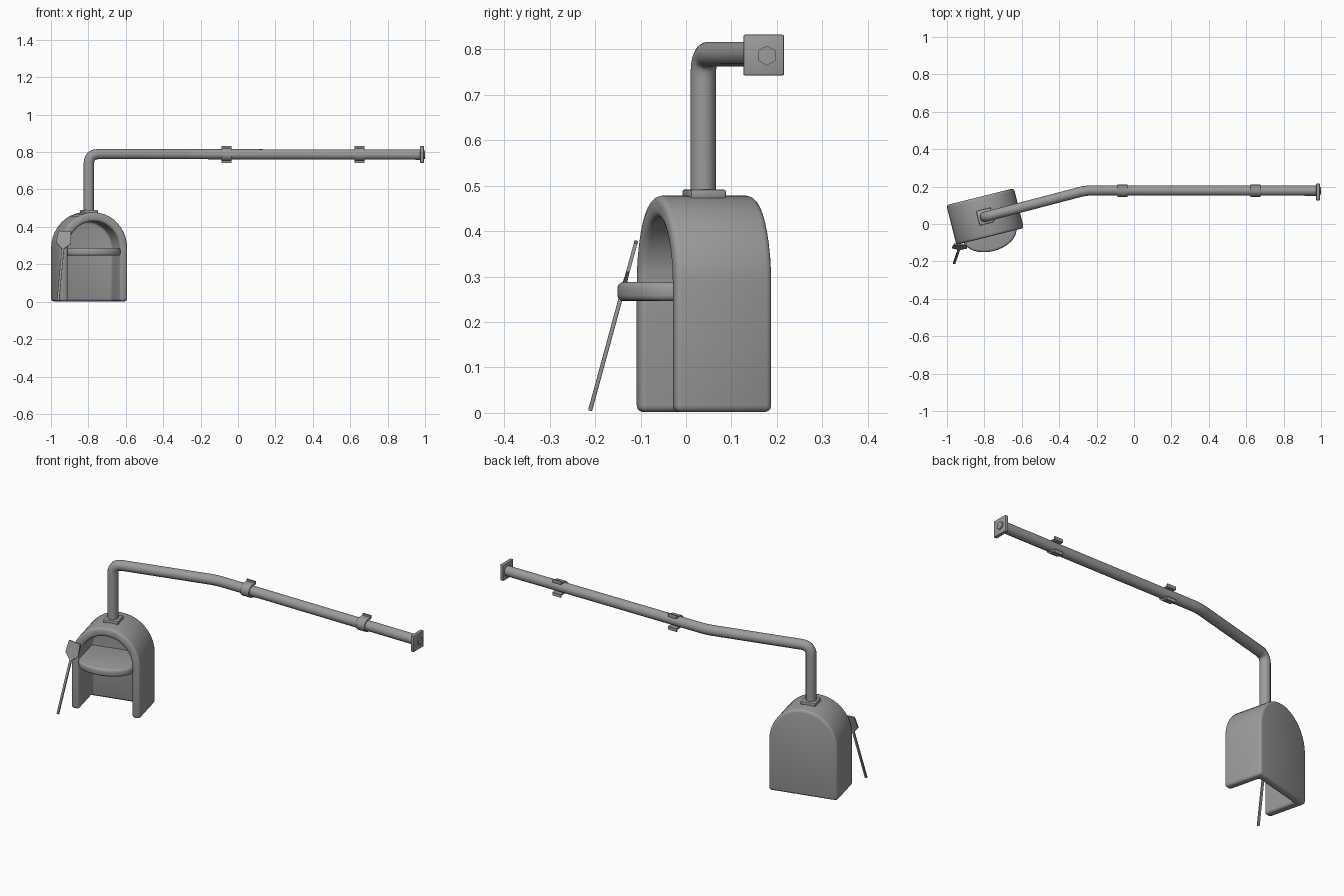
import bpy, bmesh, math
from mathutils import Matrix, Vector

if "Cube" in bpy.data.objects:
    bpy.data.objects.remove(bpy.data.objects["Cube"])

TURN = Matrix.Translation((-0.796, 0.040, 0)) @ Matrix.Rotation(math.radians(14), 4, 'Z')
IRON = bpy.data.materials.new("dark_iron")
IRON.diffuse_color = (0.33, 0.33, 0.33, 1)
IRON.use_nodes = True
IRON.node_tree.nodes["Principled BSDF"].inputs["Base Color"].default_value = IRON.diffuse_color


def finish(ob, bevel=0.0, segments=2):
    """Optionally bevel, apply all modifiers, then smooth with sharp edges kept."""
    if bevel:
        m = ob.modifiers.new("Bevel", 'BEVEL')
        m.width, m.segments = bevel, segments
        m.limit_method, m.angle_limit = 'ANGLE', math.radians(40)
    bpy.ops.object.select_all(action='DESELECT')
    bpy.context.view_layer.objects.active = ob
    ob.select_set(True)
    bpy.ops.object.convert(target='MESH')
    bpy.ops.object.shade_smooth_by_angle(angle=math.radians(35))
    ob.data.materials.clear()
    ob.data.materials.append(IRON)
    return ob


def prism(name, points, depth, matrix):
    """Extrude a flat outline (list of 3D points) along the depth vector."""
    bm = bmesh.new()
    face = bm.faces.new([bm.verts.new(p) for p in points])
    ext = bmesh.ops.extrude_face_region(bm, geom=[face])
    verts = [v for v in ext["geom"] if isinstance(v, bmesh.types.BMVert)]
    bmesh.ops.translate(bm, verts=verts, vec=depth)
    bmesh.ops.recalc_face_normals(bm, faces=bm.faces)
    me = bpy.data.meshes.new(name)
    bm.to_mesh(me)
    bm.free()
    ob = bpy.data.objects.new(name, me)
    ob.matrix_world = matrix
    bpy.context.collection.objects.link(ob)
    return ob


def box(name, center, size, matrix=Matrix()):
    (x, y, z), (sx, sy, sz) = center, [s / 2 for s in size]
    pts = [(x + a * sx, y + b * sy, z - sz) for a, b in ((-1, -1), (1, -1), (1, 1), (-1, 1))]
    return prism(name, pts, (0, 0, 2 * sz), matrix)


def arch(half, spring, top, bottom, y, n=20):
    arc = [(half * math.cos(math.pi * i / n), y,
            spring + (top - spring) * math.sin(math.pi * i / n)) for i in range(n + 1)]
    return [(half, y, bottom)] + arc + [(-half, y, bottom)]


def rounded(path, radii, n=6):
    """Replace inner corners of a path by smooth bends."""
    p = [Vector(v) for v in path]
    out = [p[0]]
    for a, b, c, r in zip(p, p[1:], p[2:], radii):
        s, e = b + (a - b).normalized() * r, b + (c - b).normalized() * r
        for i in range(n + 1):
            t = i / n
            out.append(s * (1 - t) ** 2 + b * 2 * t * (1 - t) + e * t * t)
    return out + [p[-1]]


# Arched oven shell, open at the front and underneath
shell = prism("oven_shell", arch(0.186, 0.285, 0.478, 0.002, -0.110), (0, 0.219, 0), TURN)
cutter = prism("shell_cutter", arch(0.142, 0.285, 0.43, -0.1, -0.2), (0, 0.265, 0), TURN)
cutter.hide_render = True
cut = shell.modifiers.new("Opening", 'BOOLEAN')
cut.operation, cut.solver, cut.object = 'DIFFERENCE', 'EXACT', cutter
finish(shell, 0.014, 3)
bpy.data.objects.remove(cutter)

# Oven shelf with a bowed front lip
n = 20
outline = [(-0.147 * math.cos(math.pi * i / n), -0.095 - 0.095 * math.sin(math.pi * i / n), 0.246)
           for i in range(n + 1)]
shelf = prism("oven_shelf", outline + [(0.147, 0.08, 0.246), (-0.147, 0.08, 0.246)],
              (0, 0, 0.042), TURN)
finish(shelf, 0.013, 3)

# Collar where the flue leaves the oven
finish(box("flue_collar", (0, 0, 0.481), (0.08, 0.08, 0.02), TURN), 0.004)

# Bent flue pipe
path = rounded([(-0.797, 0.038, 0.46), (-0.797, 0.038, 0.789), (-0.255, 0.18, 0.789),
                (0.99, 0.178, 0.786)], [0.05, 0.04])
cu = bpy.data.curves.new("flue_pipe", 'CURVE')
cu.dimensions = '3D'
cu.bevel_depth, cu.bevel_resolution, cu.use_fill_caps = 0.028, 4, True
sp = cu.splines.new('POLY')
sp.points.add(len(path) - 1)
for pt, co in zip(sp.points, path):
    pt.co = (*co, 1)
pipe = bpy.data.objects.new("flue_pipe", cu)
bpy.context.collection.objects.link(pipe)
finish(pipe)

# Square end plate with a six-sided stub
finish(box("end_plate", (0.984, 0.171, 0.787), (0.02, 0.09, 0.09)), 0.004)
hexagon = [(0.985, 0.178 + 0.022 * math.sin(a * math.pi / 3), 0.786 + 0.022 * math.cos(a * math.pi / 3))
           for a in range(6)]
finish(prism("end_stub", hexagon, (0.015, 0, 0), Matrix()))

# Pipe straps: half ring round the front, flanges at the back
def strap_side(r, flange_y):
    arc = [(r * math.cos(a), r * math.sin(a))
           for a in (math.pi / 2 + math.pi * i / 12 for i in range(13))]
    return [(flange_y, 0.045), (flange_y, r)] + arc + [(flange_y, -r), (flange_y, -0.045)]

for i, x in enumerate((-0.062, 0.65)):
    loop = strap_side(0.035, 0.022) + strap_side(0.027, 0.03)[::-1]
    pts = [(x - 0.026, 0.18 + y, 0.787 + z) for y, z in loop]
    finish(prism(f"pipe_strap_{i + 1}", pts, (0.052, 0, 0), Matrix()))

# Long-handled peel leaning on the front of the oven, blade facing straight ahead
foot, tip = Vector((-0.962, -0.211, 0.005)), Vector((-0.927, -0.110, 0.376))
up = (tip - foot).normalized()
out = Vector((0, up.z, -up.y)).normalized()
side = out.cross(up) * -1
side = side if side.x > 0 else -side
lean = Matrix((side, up.cross(side), up)).transposed().to_4x4()
lean.translation = foot
length = (tip - foot).length
blade = [(-0.034, length), (0.034, length), (0.04, length - 0.065), (0.008, length - 0.095),
         (-0.008, length - 0.095), (-0.04, length - 0.065)]
finish(prism("peel_blade", [(x, -0.004, z) for x, z in blade], (0, 0.008, 0), lean))
finish(box("peel_handle", (0, 0, (length - 0.08) / 2), (0.013, 0.009, length - 0.08), lean), 0.002)
